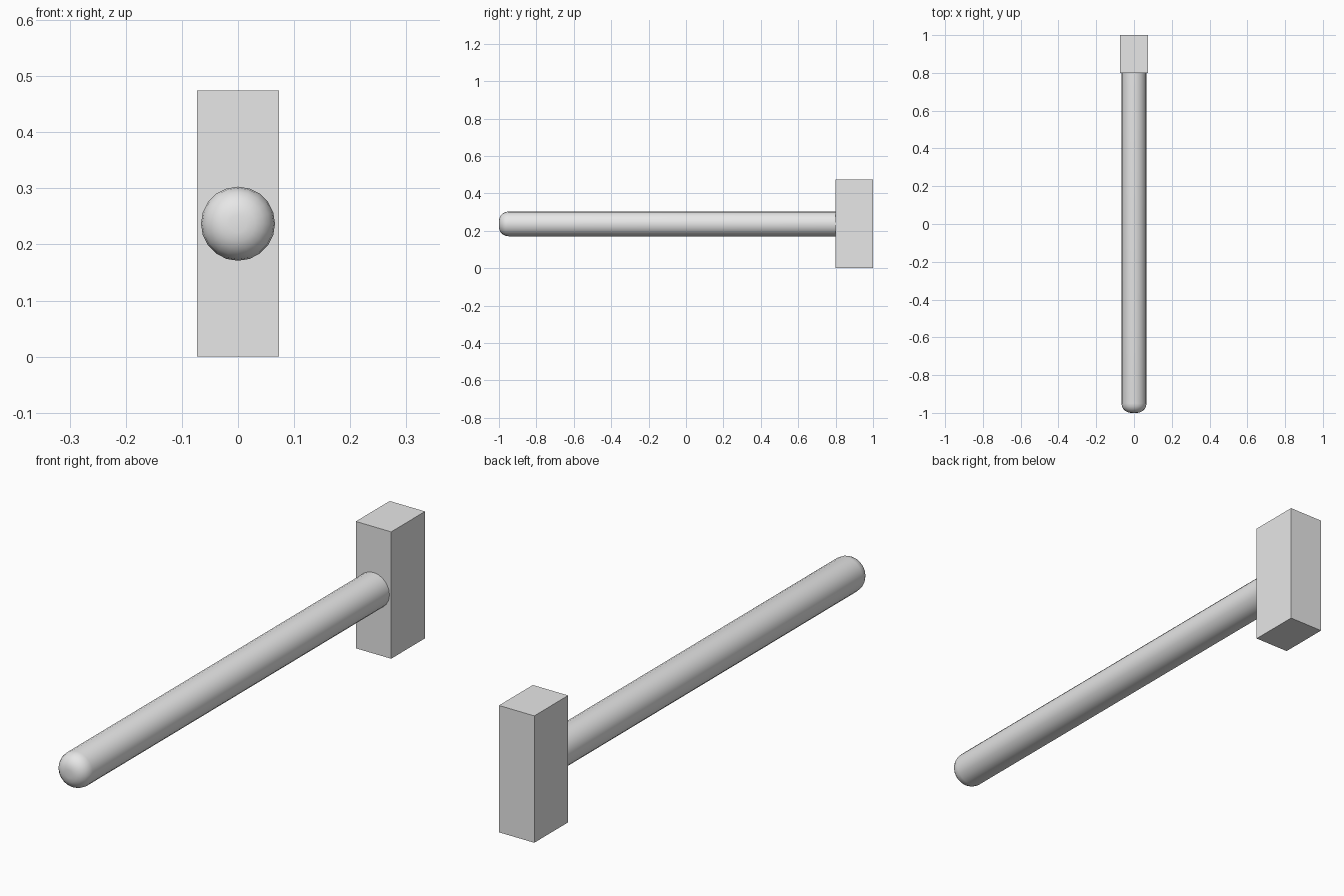
import bpy, bmesh, math
from mathutils import Matrix

cube = bpy.data.objects.get("Cube")
if cube:
    bpy.data.objects.remove(cube, do_unlink=True)

MID_Z = 0.237      # centre height of head and handle

grey = bpy.data.materials.new("plain grey")
grey.use_nodes = True
grey.diffuse_color = (0.8, 0.8, 0.8, 1)
grey.node_tree.nodes["Principled BSDF"].inputs["Base Color"].default_value = (0.8, 0.8, 0.8, 1)


def make_object(name, bm):
    mesh = bpy.data.meshes.new(name)
    bmesh.ops.recalc_face_normals(bm, faces=bm.faces)
    bm.to_mesh(mesh)
    bm.free()
    mesh.materials.append(grey)
    obj = bpy.data.objects.new(name, mesh)
    bpy.context.collection.objects.link(obj)
    return obj


# Hammer head: a plain block at the back
bm = bmesh.new()
bmesh.ops.create_cube(bm, size=1, matrix=Matrix.Translation((0, 0.9, MID_Z))
                      @ Matrix.Diagonal((0.146, 0.2, 2 * MID_Z, 1)))
make_object("hammer_head", bm)

# Handle: a long cylinder along y, with a rounded free end
start, end, radius = -1.0, 0.81, 0.066
bm = bmesh.new()
bmesh.ops.create_cone(bm, cap_ends=True, segments=20, radius1=radius, radius2=radius,
                      depth=end - start,
                      matrix=Matrix.Translation((0, (start + end) / 2, MID_Z))
                      @ Matrix.Rotation(math.pi / 2, 4, 'X'))
rim = [e for e in bm.edges if all(v.co.y < start + 0.01 for v in e.verts)]
bmesh.ops.bevel(bm, geom=rim, offset=0.05, offset_type='OFFSET', segments=5,
                profile=0.5, affect='EDGES')
handle = make_object("handle", bm)

bpy.ops.object.select_all(action='DESELECT')
handle.select_set(True)
bpy.context.view_layer.objects.active = handle
bpy.ops.object.shade_smooth_by_angle(angle=math.radians(40))
